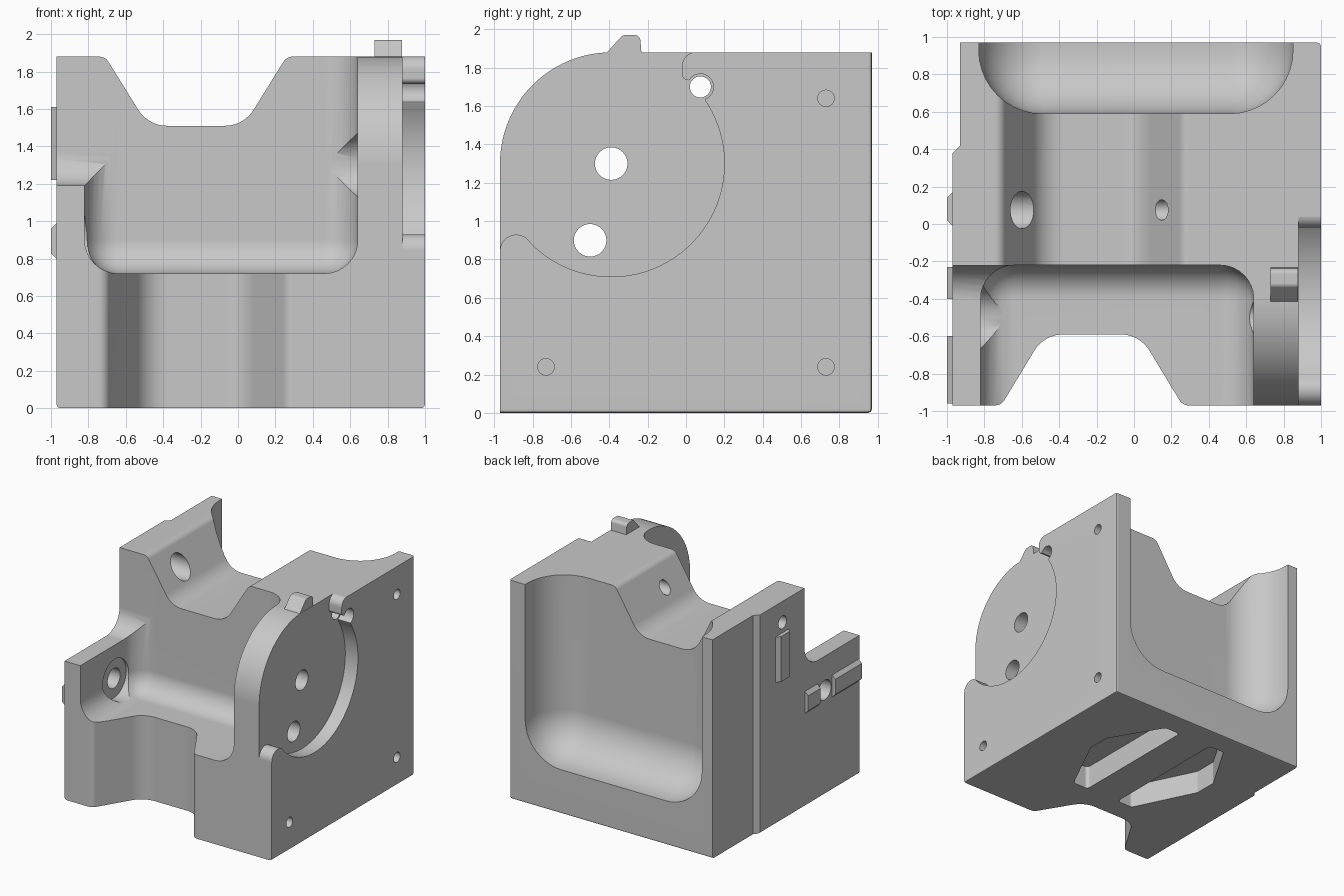
import bpy, bmesh, math
from mathutils import Vector, Matrix

if "Cube" in bpy.data.objects:
    bpy.data.objects.remove(bpy.data.objects["Cube"], do_unlink=True)

GREY = (0.58, 0.58, 0.58, 1)
grey = bpy.data.materials.new("plain grey")
grey.use_nodes = True
grey.diffuse_color = GREY
next(n for n in grey.node_tree.nodes
     if n.type == "BSDF_PRINCIPLED").inputs["Base Color"].default_value = GREY


def finish(name, bm):
    bmesh.ops.recalc_face_normals(bm, faces=bm.faces)
    mesh = bpy.data.meshes.new(name)
    bm.to_mesh(mesh)
    bm.free()
    mesh.materials.append(grey)
    obj = bpy.data.objects.new(name, mesh)
    bpy.context.scene.collection.objects.link(obj)
    return obj


def box(name, lo, hi, radius, segments=8):
    """Box with every edge rounded."""
    lo, hi = Vector(lo), Vector(hi)
    bm = bmesh.new()
    bmesh.ops.create_cube(bm, size=1, matrix=Matrix.Translation((lo + hi) / 2)
                          @ Matrix.Diagonal((*(hi - lo), 1)))
    bmesh.ops.bevel(bm, geom=bm.edges[:], offset=radius, segments=segments,
                    profile=0.5, affect="EDGES")
    return finish(name, bm)


def arc(cx, cy, r, start, end, steps):
    angles = [math.radians(start + (end - start) * i / steps) for i in range(steps + 1)]
    return [(cx + r * math.cos(a), cy + r * math.sin(a)) for a in angles]


def rounded(points, steps=8):
    """Outline whose corners (u, v, radius) are filleted."""
    out = []
    for i, point in enumerate(points):
        p = Vector(point[:2])
        if len(point) < 3:
            out.append(p)
            continue
        d1 = (p - Vector(points[i - 1][:2])).normalized()
        d2 = (Vector(points[(i + 1) % len(points)][:2]) - p).normalized()
        r, half = point[2], d1.angle(d2) / 2
        centre = p + (d2 - d1).normalized() * r / math.cos(half)
        a = (p - d1 * r * math.tan(half) - centre).normalized()
        b = (p + d2 * r * math.tan(half) - centre).normalized()
        out += [centre + a.slerp(b, k / steps) * r for k in range(steps + 1)]
    return out


def prism(name, axis, points, lo, hi):
    """Outline extruded along one axis."""
    place = {"x": lambda u, v, w: (w, u, v),
             "y": lambda u, v, w: (u, w, v),
             "z": lambda u, v, w: (u, v, w)}[axis]
    bm = bmesh.new()
    outline = rounded(points)
    ends = [[bm.verts.new(place(u, v, w)) for u, v in outline] for w in (lo, hi)]
    for ring in ends:
        bm.faces.new(ring)
    for i in range(len(outline)):
        bm.faces.new((ends[0][i - 1], ends[0][i], ends[1][i], ends[1][i - 1]))
    return finish(name, bm)


def rod(y, z, r, lo, hi):
    return prism("bore", "x", arc(y, z, r, 0, 360 - 360 / 32, 31), lo, hi)


# Main block, slightly oversize at the front and top, trimmed below
body = box("body", (-0.97, -1.05, 0), (1, 0.97, 1.95), 0.02, 2)


def cut(cutter):
    cutter.hide_render = True
    mod = body.modifiers.new("cut", "BOOLEAN")
    mod.operation, mod.solver, mod.object = "DIFFERENCE", "EXACT", cutter
    bpy.context.view_layer.objects.active = body
    bpy.ops.object.modifier_apply(modifier=mod.name)
    bpy.data.objects.remove(cutter, do_unlink=True)


def notch(face, floor, away):
    """Flared channel that also trims the face it opens on."""
    return [(-3, face), (-0.71, face, 0.06), (-0.48, floor, 0.18),
            (0.03, floor, 0.18), (0.26, face, 0.06), (3, face), (3, away), (-3, away)]


cut(prism("front_channel", "z", notch(-0.97, -0.59, -3), -1, 3))
cut(prism("top_channel", "y", notch(1.88, 1.51, 3), -3, 3))

# Front pocket, its low left shoulder, and the back pocket
cut(box("front_pocket", (-0.82, -3, 0.72), (0.64, -0.22, 3), 0.18))
cut(prism("left_shoulder", "x",
          [(-3, 1.19), (-0.222, 1.19, 0.18), (-0.222, 3), (-3, 3)], -3, 0))
cut(box("back_pocket", (-0.83, 0.59, 0.38), (0.85, 3, 3), 0.34, 10))

# Round housing on the right, then the recess in front of its disc
cut(prism("housing_round", "x", arc(-0.39, 1.3, 0.58, 180, 90, 24)
          + [(-0.39, 3), (-3, 3), (-3, 1.3)], 0.3, 3))
cut(prism("disc_recess", "x", [(-1.2, 0.845)]
          + arc(-0.885, 0.845, 0.085, 180, 50, 10)
          + arc(-0.39, 1.3, 0.59, 226, 394, 48)
          + arc(0.075, 1.7, 0.068, -70, 150, 16)
          + [(-0.02, 1.74, 0.03), (-0.02, 1.881, 0.07), (0.2, 1.881),
             (0.2, 3), (-1.2, 3)], 0.88, 3))

# Step along the back of the left side
cut(prism("left_step", "z", [(-1.1, 0.25), (-0.93, 0.42), (-0.93, 1.2), (-1.1, 1.2)], -1, 3))

# Through bores, clearances around them, and blind screw holes
for bore in ((-0.39, 1.3, 0.085, -3, 3), (-0.5, 0.9, 0.085, -3, 3),
             (0.075, 1.7, 0.055, -3, 3), (0.075, 1.7, 0.1, -0.8, -0.3),
             (-0.39, 1.3, 0.168, 0.3, 0.65), (-0.5, 0.9, 0.168, -0.83, -0.3),
             (-0.73, 0.24, 0.043, 0.88, 3), (0.73, 0.24, 0.043, 0.88, 3),
             (0.73, 1.64, 0.043, 0.88, 3)):
    cut(rod(*bore))

# Mirrored pair of pockets under the base
for side in (-1, 1):
    outline = [(0.16, 0.77), (0.31, 0.77), (0.57, 0.33), (0.57, 0.13), (0.31, -0.4), (0.16, -0.4)]
    cut(prism("base_pocket", "z", [(side * x, y, 0.03) for x, y in outline], -1, 0.2))

# Tab on top of the housing
tab = prism("housing_tab", "x", [(-0.44, 1.85), (-0.33, 1.97, 0.03), (-0.24, 1.97, 0.03),
                                 (-0.23, 1.85)], 0.73, 0.878)


def rib(name, axis, low, high, lo, hi):
    """Shallow chamfered rib on the left side."""
    return prism(name, axis, [(-0.95, low), (-0.97, low), (-1, low + 0.03),
                              (-1, high - 0.03), (-0.97, high), (-0.95, high)], lo, hi)


parts = [body, tab,
         rib("upright_rib", "z", -0.01, 0.17, 1.22, 1.61),
         rib("rear_rib", "y", 0.8, 0.99, -0.4, -0.23),
         rib("front_rib", "y", 0.8, 0.99, -0.96, -0.6)]

# Smooth fillets, crisp edges
bpy.ops.object.select_all(action="DESELECT")
for part in parts:
    part.select_set(True)
bpy.context.view_layer.objects.active = body
bpy.ops.object.shade_smooth_by_angle(angle=math.radians(30))
for part in parts:
    mod = part.modifiers.new("even shading", "WEIGHTED_NORMAL")
    mod.keep_sharp = True
